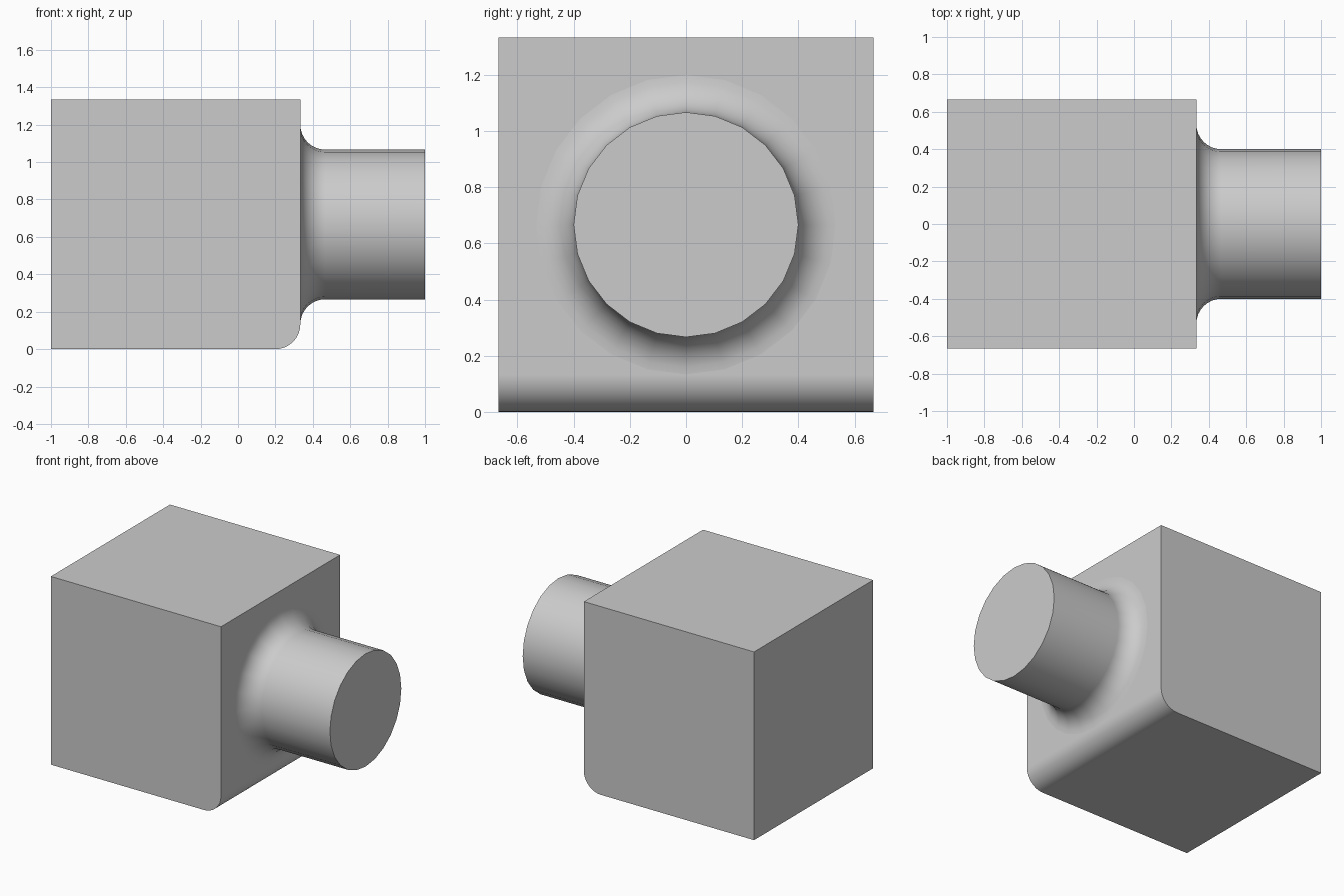
import bpy
import bmesh
import math
from mathutils import Vector, Matrix

cube = bpy.data.objects.get("Cube")
if cube:
    bpy.data.objects.remove(cube, do_unlink=True)

SIDE = 4 / 3            # edge length of the block
WALL = 1 / 3            # x of the wall that carries the round boss
MID = SIDE / 2          # height of the boss axis
FILLET = 0.133          # radius of both rounded transitions
RADIUS = 0.4            # boss radius

grey = bpy.data.materials.new("plain grey")
grey.use_nodes = True
grey.diffuse_color = (0.6, 0.6, 0.6, 1)
grey.node_tree.nodes["Principled BSDF"].inputs["Base Color"].default_value = (0.6, 0.6, 0.6, 1)


def finish(name, bm):
    """Turn a bmesh into a smooth-shaded object with crisp hard edges."""
    bmesh.ops.recalc_face_normals(bm, faces=bm.faces)
    mesh = bpy.data.meshes.new(name)
    bm.to_mesh(mesh)
    bm.free()
    mesh.materials.append(grey)
    ob = bpy.data.objects.new(name, mesh)
    bpy.context.collection.objects.link(ob)
    bpy.ops.object.select_all(action='DESELECT')
    ob.select_set(True)
    bpy.context.view_layer.objects.active = ob
    bpy.ops.object.shade_smooth_by_angle(angle=math.radians(30))
    # keep the large flat faces evenly shaded beside the rounded strips
    mod = ob.modifiers.new("even shading", 'WEIGHTED_NORMAL')
    mod.keep_sharp = True
    return ob


# Block: a cube with its lower edge on the boss side rounded over
bm = bmesh.new()
bmesh.ops.create_cube(bm, size=SIDE,
                      matrix=Matrix.Translation((WALL - SIDE / 2, 0, MID)))
lower_edge = [e for e in bm.edges
              if all(v.co.x > 0 and v.co.z < MID for v in e.verts)]
bmesh.ops.bevel(bm, geom=lower_edge, offset=FILLET, segments=8,
                profile=0.5, affect='EDGES')
finish("block", bm)

# Boss: a turned profile that flares into the wall, its root sunk in the block
profile = [(WALL - 0.1, 0), (WALL - 0.1, RADIUS + FILLET)]
for i in range(9):
    a = math.radians(90 * i / 8)
    profile.append((WALL + FILLET * (1 - math.cos(a)),
                    RADIUS + FILLET * (1 - math.sin(a))))
profile += [(1, RADIUS), (1, 0)]

bm = bmesh.new()
verts = [bm.verts.new((x, 0, MID + r)) for x, r in profile]
edges = [bm.edges.new(pair) for pair in zip(verts, verts[1:])]
bmesh.ops.spin(bm, geom=verts + edges, cent=Vector((0, 0, MID)),
               axis=Vector((1, 0, 0)), angle=math.tau, steps=24)
bmesh.ops.remove_doubles(bm, verts=bm.verts, dist=1e-5)
finish("round_boss", bm)
